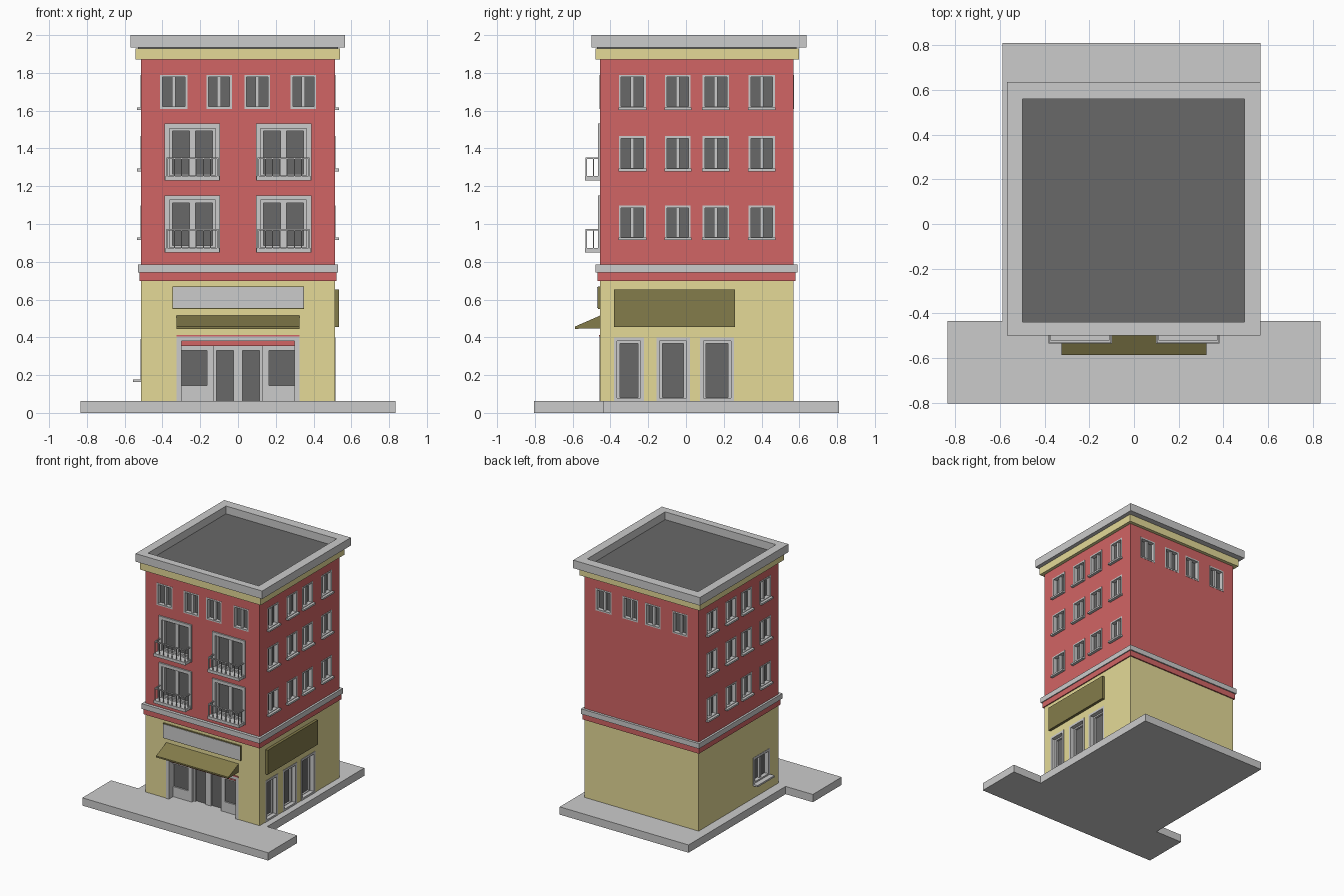
import bpy, bmesh
from mathutils import Matrix

if "Cube" in bpy.data.objects:
    bpy.data.objects.remove(bpy.data.objects["Cube"])

COL = {"red": (0.64, 0.13, 0.13), "tan": (0.78, 0.70, 0.31),
       "olive": (0.23, 0.20, 0.07), "dark": (0.14, 0.14, 0.14)}
MATS = {}
for n, c in COL.items():
    MATS[n] = bpy.data.materials.new(n)
    MATS[n].diffuse_color = (*c, 1)

X, YF, YB = 0.513, -0.455, 0.57      # wall planes
parts = {}                           # name -> bmesh being filled with boxes


def box(name, x0, x1, y0, y1, z0, z1):
    bm = parts.setdefault(name, bmesh.new()) if name not in parts else parts[name]
    m = Matrix.Translation(((x0 + x1) / 2, (y0 + y1) / 2, (z0 + z1) / 2))
    m = m @ Matrix.Diagonal((abs(x1 - x0), abs(y1 - y0), abs(z1 - z0), 1))
    bmesh.ops.create_cube(bm, size=1, matrix=m)


def wbox(name, side, u0, u1, z0, z1, d0, d1):
    """Box on a wall: u along the wall, d outward from its surface."""
    if side == "front":
        box(name, u0, u1, YF - d1, YF - d0, z0, z1)
    elif side == "back":
        box(name, u0, u1, YB + d0, YB + d1, z0, z1)
    elif side == "right":
        box(name, X + d0, X + d1, u0, u1, z0, z1)
    else:
        box(name, -X - d1, -X - d0, u0, u1, z0, z1)


def ring(name, side, u0, u1, z0, z1, w, d0, d1, bottom=True):
    """Rectangular frame of width w on a wall."""
    wbox(name, side, u0, u0 + w, z0, z1, d0, d1)
    wbox(name, side, u1 - w, u1, z0, z1, d0, d1)
    wbox(name, side, u0 + w, u1 - w, z1 - w, z1, d0, d1)
    if bottom:
        wbox(name, side, u0 + w, u1 - w, z0, z0 + w, d0, d1)


def window(side, u0, u1, z0, z1, cut="upper_cutter", sill=0.0, w=0.012):
    """Recessed two-pane window."""
    wbox(cut, side, u0, u1, z0, z1, -0.04, 0.1)
    ring("window_frames", side, u0, u1, z0, z1, w, -0.042, 0.002)
    c = (u0 + u1) / 2
    wbox("window_frames", side, c - 0.01, c + 0.01, z0, z1, -0.042, -0.012)
    wbox("window_glass", side, u0, u1, z0, z1, -0.042, -0.03)
    if sill:
        wbox("window_sills", side, u0 - 0.003, u1 + 0.003, z0 - 0.006, z0 + 0.008, -0.04, sill)


def finish(name, bm, mat=None):
    me = bpy.data.meshes.new(name)
    bm.to_mesh(me)
    bm.free()
    ob = bpy.data.objects.new(name, me)
    bpy.context.collection.objects.link(ob)
    if mat:
        me.materials.append(MATS[mat])
    return ob


def prism(name, pts, vec, mat=None):
    bm = bmesh.new()
    f = bm.faces.new([bm.verts.new(p) for p in pts])
    r = bmesh.ops.extrude_face_region(bm, geom=[f])
    bmesh.ops.translate(bm, vec=vec, verts=[v for v in r["geom"] if isinstance(v, bmesh.types.BMVert)])
    bmesh.ops.recalc_face_normals(bm, faces=bm.faces)
    return finish(name, bm, mat)


# T-shaped pavement
prism("pavement", [(x, y, 0) for x, y in ((-0.835, -0.805), (0.835, -0.805), (0.835, -0.435), (0.567, -0.435),
      (0.567, 0.81), (-0.59, 0.81), (-0.59, -0.435), (-0.835, -0.435))], (0, 0, 0.063))

# Wall blocks, belt courses and cornice
box("ground_floor_walls", -X, X, YF, YB, 0.03, 0.70)
box("upper_walls", -X, X, YF, YB, 0.74, 1.88)
box("lower_band", -0.522, 0.522, -0.468, 0.58, 0.697, 0.745)
box("belt_course", -0.53, 0.53, -0.48, 0.59, 0.743, 0.785)
box("cornice", -0.542, 0.54, -0.48, 0.597, 1.87, 1.93)

# Parapet and roof
box("parapet", -0.57, 0.567, -0.50, -0.44, 1.935, 2.0)
box("parapet", -0.57, 0.567, 0.56, 0.637, 1.935, 2.0)
box("parapet", -0.57, -0.50, -0.44, 0.56, 1.935, 2.0)
box("parapet", 0.495, 0.567, -0.44, 0.56, 1.935, 2.0)
box("roof", -0.53, 0.53, -0.47, 0.585, 1.92, 1.937)

# Regular windows
cols = ((-0.412, -0.268), (-0.168, -0.032), (0.034, 0.17), (0.278, 0.414))
for u0, u1 in cols:
    window("front", u0, u1, 1.61, 1.79)
    window("back", -u1, -u0, 1.61, 1.79)
for u0, u1 in ((-0.355, -0.213), (-0.112, 0.025), (0.088, 0.228), (0.332, 0.47)):
    for z0, z1 in ((0.92, 1.097), (1.285, 1.465), (1.61, 1.79)):
        for side in ("left", "right"):
            window(side, u0, u1, z0, z1, sill=0.023)

# Small window low on the left wall
window("left", -0.34, -0.13, 0.17, 0.39, "ground_cutter", 0.042, 0.02)

# Balcony doors and balconies
for s in (-1, 1):
    c = s * 0.241
    for z in (0.85, 1.23):
        top = z + 0.302
        wbox("upper_cutter", "front", c - 0.13, c + 0.13, z + 0.01, top - 0.015, -0.04, 0.1)
        ring("balcony_door_surrounds", "front", c - 0.147, c + 0.147, z, top, 0.026, -0.005, 0.012)
        ring("balcony_door_frames", "front", c - 0.122, c + 0.122, z + 0.02, top - 0.024, 0.016, -0.042, -0.008)
        wbox("balcony_door_frames", "front", c - 0.015, c + 0.015, z + 0.02, top - 0.03, -0.042, -0.012)
        wbox("window_glass", "front", c - 0.125, c + 0.125, z + 0.02, top - 0.02, -0.042, -0.028)
        wbox("balcony_slabs", "front", c - 0.142, c + 0.142, z, z + 0.024, 0, 0.08)
        a = 0.134
        rz = z + 0.115
        wbox("balcony_railings", "front", c - a - 0.004, c + a + 0.004, rz, rz + 0.008, 0.068, 0.078)
        for i in range(8):
            u = c - a + 2 * a * i / 7
            wbox("balcony_railings", "front", u - 0.003, u + 0.003, z + 0.02, rz + 0.002, 0.07, 0.076)
        for u in (c - a, c + a):
            wbox("balcony_railings", "front", u - 0.004, u + 0.004, rz, rz + 0.008, 0, 0.07)
            wbox("balcony_railings", "front", u - 0.003, u + 0.003, z + 0.02, rz + 0.002, 0.032, 0.038)

# Shopfront: surround, display windows, recessed double door
wbox("ground_cutter", "front", -0.322, 0.322, 0.055, 0.405, -0.1, 0.1)
ring("shopfront_surround", "front", -0.325, 0.325, 0.06, 0.405, 0.025, -0.1, 0.004, False)
wbox("shopfront_red_strip", "front", -0.3, 0.3, 0.355, 0.381, -0.06, -0.02)
wbox("shopfront_red_trim", "front", -0.325, 0.325, 0.404, 0.413, -0.01, 0.006)
for s in (-1, 1):
    def sb(name, a, b, *r):
        wbox(name, "front", min(s * a, s * b), max(s * a, s * b), *r)
    sb("shopfront_panels", 0.13, 0.31, 0.06, 0.145, -0.1, -0.05)
    sb("shopfront_panels", 0.13, 0.165, 0.145, 0.36, -0.1, -0.05)
    sb("shopfront_panels", 0.165, 0.31, 0.33, 0.36, -0.1, -0.05)
    sb("display_glass", 0.165, 0.31, 0.145, 0.33, -0.1, -0.062)
    sb("door_frames", 0, 0.024, 0.06, 0.36, -0.1, -0.075)
    sb("door_frames", 0.115, 0.132, 0.06, 0.36, -0.1, -0.075)
    sb("door_frames", 0.024, 0.115, 0.33, 0.36, -0.1, -0.075)
    sb("door_glass", 0.024, 0.115, 0.06, 0.33, -0.1, -0.088)

# Side doors
for u0, u1 in ((-0.382, -0.222), (-0.157, 0.02), (0.075, 0.255)):
    wbox("ground_cutter", "right", u0 + 0.002, u1 - 0.002, 0.055, 0.395, -0.06, 0.1)
    ring("side_door_frames", "right", u0, u1, 0.06, 0.398, 0.018, -0.06, 0.003)
    ring("side_door_leaves", "right", u0 + 0.015, u1 - 0.015, 0.065, 0.385, 0.017, -0.06, -0.03)
    wbox("side_door_glass", "right", u0 + 0.03, u1 - 0.03, 0.075, 0.375, -0.06, -0.045)

# Sign boards and awning
wbox("front_sign_backing", "front", -0.347, 0.35, 0.55, 0.67, 0, 0.012)
wbox("front_sign_panel", "front", -0.343, 0.346, 0.554, 0.666, 0.01, 0.015)
wbox("side_sign_board", "right", -0.382, 0.26, 0.455, 0.653, 0, 0.022)
prism("awning", [(-0.325, y, z) for y, z in ((YF, 0.448), (-0.588, 0.445), (-0.588, 0.457), (YF, 0.515))],
      (0.65, 0, 0), "olive")

# Turn collected boxes into objects
mat_of = {"ground_floor_walls": "tan", "cornice": "tan", "upper_walls": "red", "lower_band": "red",
          "shopfront_red_strip": "red", "shopfront_red_trim": "red", "front_sign_backing": "olive",
          "side_sign_board": "olive", "roof": "dark", "window_glass": "dark", "display_glass": "dark",
          "door_glass": "dark", "side_door_glass": "dark"}
obs = {n: finish(n, bm, mat_of.get(n)) for n, bm in parts.items()}

# Cut the openings into the walls
for wall, cutter in (("upper_walls", "upper_cutter"), ("ground_floor_walls", "ground_cutter")):
    ob, cu = obs[wall], obs[cutter]
    m = ob.modifiers.new("openings", "BOOLEAN")
    m.operation, m.solver, m.object = "DIFFERENCE", "EXACT", cu
    bpy.context.view_layer.objects.active = ob
    bpy.ops.object.modifier_apply(modifier=m.name)
    bpy.data.objects.remove(cu)

for m in bpy.data.materials:
    if m.users and not m.is_grease_pencil:
        m.use_nodes = True
        m.node_tree.nodes["Principled BSDF"].inputs["Base Color"].default_value = m.diffuse_color
